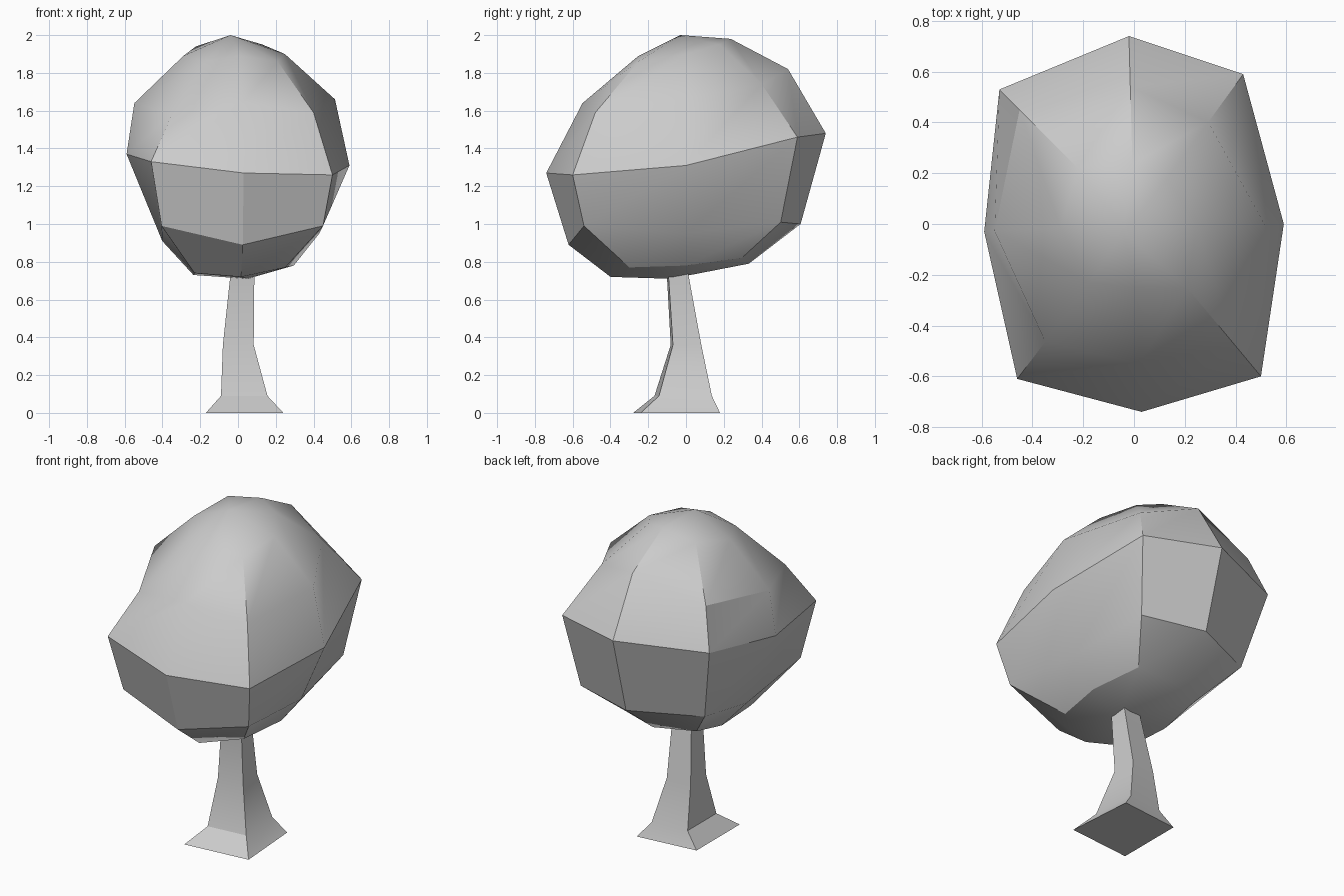
import bpy, bmesh, math

if "Cube" in bpy.data.objects:
    bpy.data.objects.remove(bpy.data.objects["Cube"])


def loft(name, rings, bottom=None, top=None):
    """Skin stacked closed rings, closing each end with a pole or a flat cap."""
    bm = bmesh.new()
    loops = [[bm.verts.new(p) for p in ring] for ring in rings]
    n = len(loops[0])
    for a, b in zip(loops, loops[1:]):
        for i in range(n):
            j = (i + 1) % n
            bm.faces.new((a[i], a[j], b[j], b[i]))
    for loop, pole in ((loops[0], bottom), (loops[-1], top)):
        if pole is None:
            bm.faces.new(loop)
        else:
            tip = bm.verts.new(pole)
            for i in range(n):
                bm.faces.new((loop[i], loop[(i + 1) % n], tip))
    bmesh.ops.recalc_face_normals(bm, faces=bm.faces)
    mesh = bpy.data.meshes.new(name)
    bm.to_mesh(mesh)
    bm.free()
    obj = bpy.data.objects.new(name, mesh)
    bpy.context.collection.objects.link(obj)
    bpy.context.view_layer.objects.active = obj
    obj.select_set(True)
    bpy.ops.object.shade_smooth_by_angle(angle=math.radians(30))
    obj.select_set(False)
    return obj


# Crown: eight meridians, each a widest point in plan
# plus an uneven (outward fraction, height) profile
meridians = [
    ((0.03, -0.74), [(0.54, 0.72), (0.84, 0.89), (1, 1.27), (0.74, 1.64), (0.34, 1.89)]),
    ((0.50, -0.60), [(0.50, 0.77), (0.90, 0.99), (1, 1.26), (0.80, 1.59), (0.42, 1.86)]),
    ((0.59, 0.00), [(0.50, 0.78), (0.73, 0.95), (1, 1.31), (0.87, 1.66), (0.42, 1.90)]),
    ((0.43, 0.59), [(0.50, 0.82), (0.85, 1.01), (1, 1.46), (0.68, 1.74), (0.30, 1.95)]),
    ((-0.02, 0.74), [(0.45, 0.79), (0.82, 1.00), (1, 1.48), (0.73, 1.82), (0.32, 1.98)]),
    ((-0.53, 0.53), [(0.45, 0.79), (0.80, 1.00), (1, 1.46), (0.85, 1.70), (0.42, 1.94)]),
    ((-0.59, -0.03), [(0.40, 0.73), (0.68, 0.91), (1, 1.37), (0.93, 1.64), (0.49, 1.89)]),
    ((-0.46, -0.61), [(0.50, 0.74), (0.88, 0.99), (1, 1.33), (0.76, 1.58), (0.38, 1.86)]),
]
crown_rings = [
    [(x * prof[k][0], y * prof[k][0], prof[k][1]) for (x, y), prof in meridians]
    for k in range(5)
]
loft("crown", crown_rings, bottom=(0.05, -0.08, 0.71), top=(-0.04, -0.03, 2.0))

# Trunk: slightly twisted four-sided taper with a flared foot
# (centre x, centre y, half width x, half width y, height, skew)
sections = [
    (0.03, -0.05, 0.20, 0.21, 0.00, 0.02),
    (0.03, -0.015, 0.12, 0.14, 0.09, 0.012),
    (0.00, 0.00, 0.08, 0.075, 0.36, 0.006),
    (0.025, -0.05, 0.06, 0.05, 0.78, 0.004),
]
trunk_rings = [
    [(cx - hx, cy - hy - s, z), (cx + hx + s / 2, cy - hy + s, z),
     (cx + hx - s, cy + hy + s, z), (cx - hx, cy + hy - s, z)]
    for cx, cy, hx, hy, z, s in sections
]
loft("trunk", trunk_rings)
